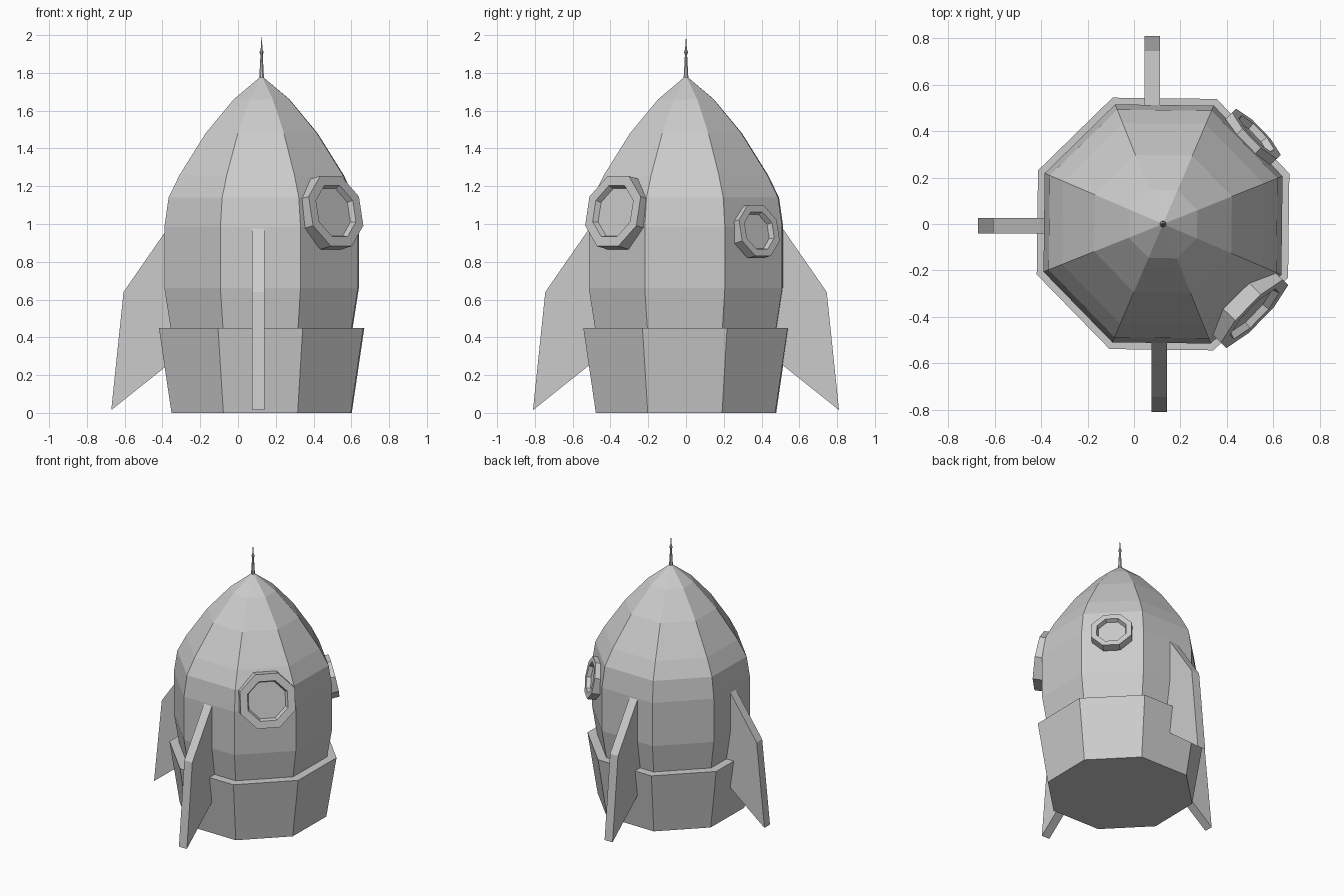
import bpy, bmesh
from math import cos, sin, pi, radians
from mathutils import Matrix

if "Cube" in bpy.data.objects:
    bpy.data.objects.remove(bpy.data.objects["Cube"])

AXIS_X = 0.125   # the hull axis is offset because only the left side has a fin
SIDES = 8


def make_object(name, bm, matrix=None):
    if matrix is not None:
        bm.transform(matrix)
    bmesh.ops.recalc_face_normals(bm, faces=bm.faces)
    mesh = bpy.data.meshes.new(name)
    bm.to_mesh(mesh)
    bm.free()
    obj = bpy.data.objects.new(name, mesh)
    bpy.context.collection.objects.link(obj)
    return obj


def lathe(name, profile, matrix, turn=0.0):
    """Flat-sided turned shape; profile holds (centre-to-flat distance, z)."""
    bm = bmesh.new()
    rings = []
    for r, z in profile:
        if r == 0:
            rings.append([bm.verts.new((0, 0, z))] * SIDES)
            continue
        rad = r / cos(pi / SIDES)
        angles = [turn + (i + 0.5) * 2 * pi / SIDES for i in range(SIDES)]
        rings.append([bm.verts.new((rad * cos(a), rad * sin(a), z)) for a in angles])
    for low, high in zip(rings, rings[1:]):
        for i in range(SIDES):
            j = (i + 1) % SIDES
            corners = [low[i], low[j], high[j], high[i]]
            bm.faces.new(list(dict.fromkeys(corners)))
    return make_object(name, bm, matrix)


axis = Matrix.Translation((AXIS_X, 0, 0))
turn = radians(-0.7)

# Hull with pointed nose
lathe("hull", [(0, 0.42), (0.475, 0.42), (0.512, 0.66), (0.512, 0.985), (0.49, 1.14),
               (0.432, 1.26), (0.295, 1.48), (0.147, 1.66), (0, 1.785)], axis, turn)

# Flared engine skirt with a flat lip
lathe("engine_skirt", [(0, 0), (0.475, 0), (0.541, 0.45), (0.46, 0.45)], axis, turn)

# Nose antenna with a small bead
lathe("antenna", [(0, 1.765), (0.013, 1.765), (0.006, 1.895), (0.011, 1.91),
                  (0.005, 1.925), (0, 2.0)], axis)


# Portholes: octagonal frame and recessed pane, tilted slightly upward
def porthole(name, azimuth, dist, z, size, depth, recess):
    place = (axis @ Matrix.Rotation(radians(azimuth), 4, 'Z')
             @ Matrix.Translation((dist, 0, z))
             @ Matrix.Rotation(radians(90 - 12), 4, 'Y'))
    front, hole = depth / 2, size * 0.73
    lathe(name + "_frame", [(hole, -front), (size, -front), (size, front), (hole, front),
                            (hole * 0.92, front - recess), (hole, -front)], place)
    lathe(name + "_pane", [(0, front - recess), (hole * 0.95, front - recess)], place)


porthole("large_porthole", -44.5, 0.513, 1.06, 0.19, 0.08, 0.03)
porthole("small_porthole", 44, 0.53, 0.96, 0.138, 0.06, 0.03)


# Swept fins: side outline (distance from axis, z) extruded across its thickness
def fin(name, azimuth, shift, side, thickness=0.066):
    outline = [(0.44, 1.08), (0.745, 0.64), (0.81, 0.015), (0.44, 0.31)]
    bm = bmesh.new()
    face = bm.faces.new([bm.verts.new((r + shift, side - thickness / 2, z))
                         for r, z in outline])
    new = bmesh.ops.extrude_face_region(bm, geom=[face])["geom"]
    bmesh.ops.translate(bm, vec=(0, thickness, 0),
                        verts=[v for v in new if isinstance(v, bmesh.types.BMVert)])
    make_object(name, bm, axis @ Matrix.Rotation(radians(azimuth), 4, 'Z'))


fin("front_fin", -90, 0, -0.017)
fin("back_fin", 90, 0, 0.047)
fin("left_fin", 180, -0.014, 0.008)
